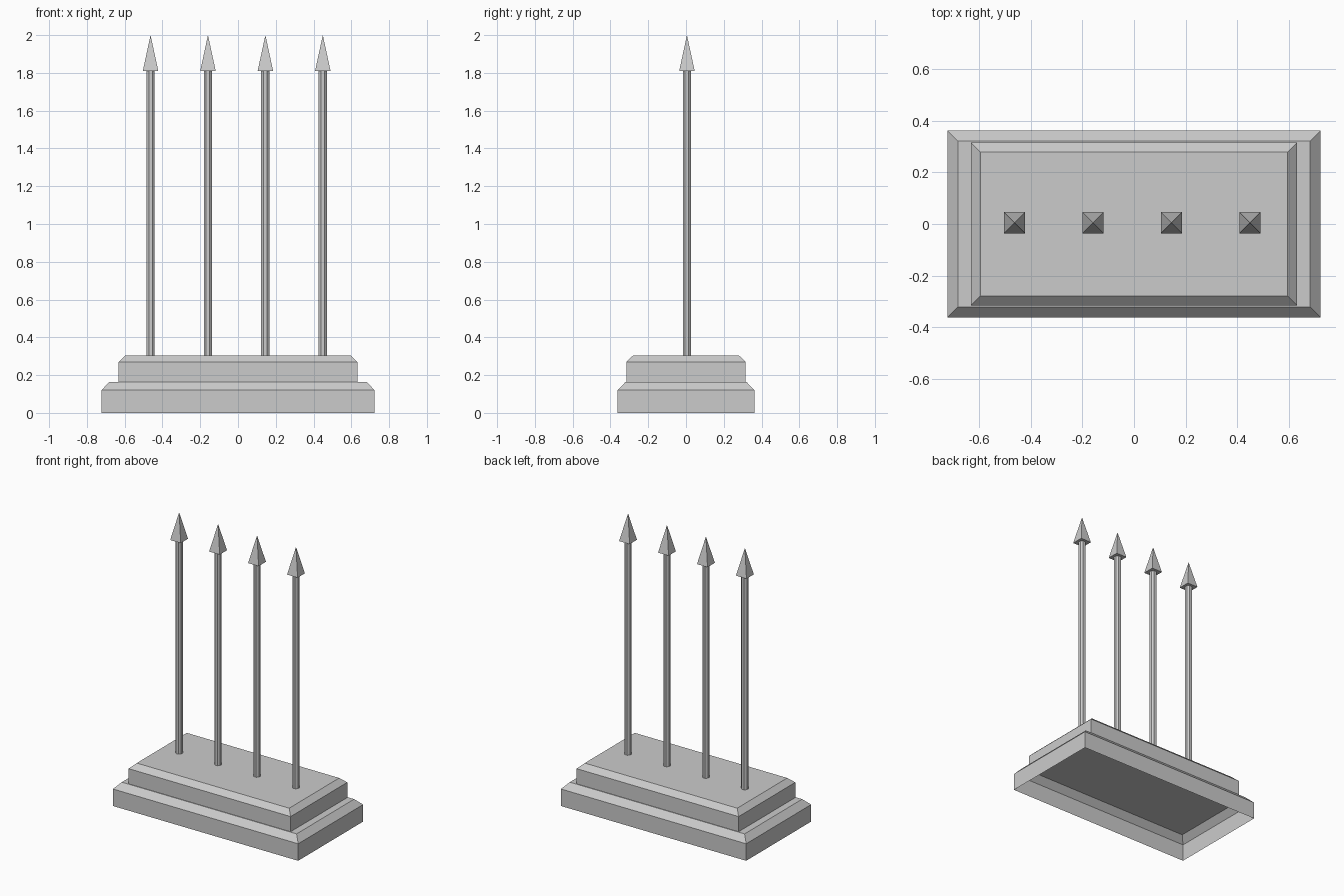
import bpy, bmesh, math
from mathutils import Matrix

if "Cube" in bpy.data.objects:
    bpy.data.objects.remove(bpy.data.objects["Cube"], do_unlink=True)

GREY = (0.6, 0.6, 0.6, 1)
grey = bpy.data.materials.new("stone_grey")
grey.use_nodes = True
grey.diffuse_color = GREY
grey.node_tree.nodes["Principled BSDF"].inputs["Base Color"].default_value = GREY


def finish(name, bm):
    mesh = bpy.data.meshes.new(name)
    bm.to_mesh(mesh)
    bm.free()
    mesh.materials.append(grey)
    obj = bpy.data.objects.new(name, mesh)
    bpy.context.collection.objects.link(obj)
    return obj


def plinth_step(name, half_x, half_y, bottom, shoulder, top, inset):
    """Open-bottomed slab with a sloped shoulder and flat top."""
    bm = bmesh.new()
    rings = []
    for z, d in ((bottom, 0), (shoulder, 0), (top, inset)):
        x, y = half_x - d, half_y - d
        rings.append([bm.verts.new((sx * x, sy * y, z))
                      for sx, sy in ((-1, -1), (1, -1), (1, 1), (-1, 1))])
    for low, high in zip(rings, rings[1:]):
        for i in range(4):
            j = (i + 1) % 4
            bm.faces.new((low[i], low[j], high[j], high[i]))
    bm.faces.new(rings[-1])
    return finish(name, bm)


def cone(name, sides, r1, r2, z1, z2, x, y):
    """Tapered prism with flat faces towards the axes."""
    bm = bmesh.new()
    place = (Matrix.Translation((x, y, (z1 + z2) / 2))
             @ Matrix.Rotation(math.pi / sides, 4, "Z"))
    bmesh.ops.create_cone(bm, cap_ends=True, segments=sides, radius1=r1,
                          radius2=r2, depth=z2 - z1, matrix=place)
    return finish(name, bm)


# Two-step base
plinth_step("lower_base", 0.723, 0.362, 0, 0.12, 0.163, 0.041)
plinth_step("upper_base", 0.632, 0.316, 0.163, 0.27, 0.305, 0.037)

# Row of four spears
for i in range(4):
    x = -0.463 + i * 0.304
    cone(f"spear_shaft_{i + 1}", 8, 0.024, 0.024, 0.305, 1.81, x, 0.005)
    cone(f"spear_head_{i + 1}", 4, 0.041 * math.sqrt(2), 0, 1.81, 2.0, x, 0.005)
